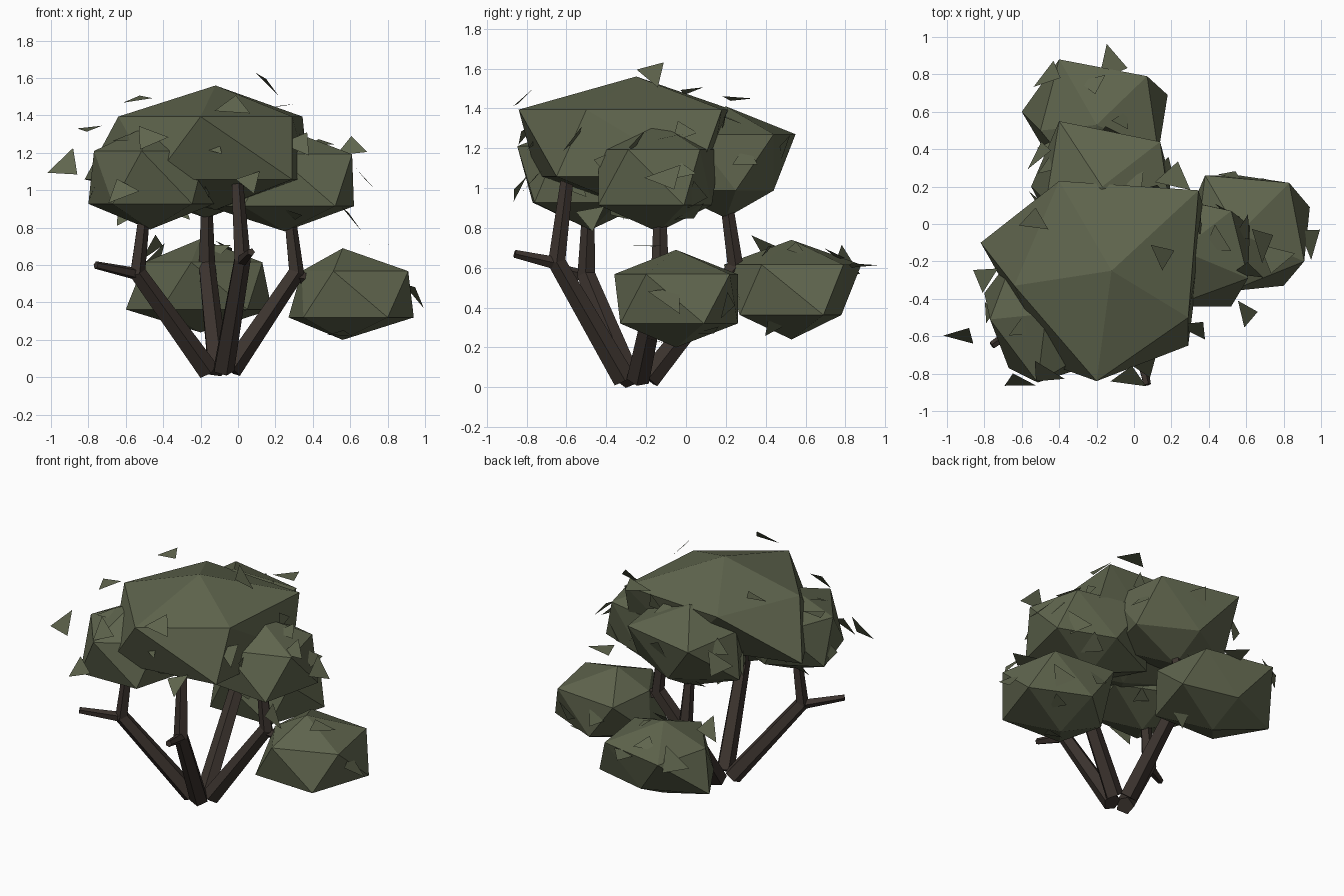
import bpy, bmesh, math, random
from mathutils import Vector, Matrix

if "Cube" in bpy.data.objects:
    bpy.data.objects.remove(bpy.data.objects["Cube"])

random.seed(4)


def material(name, color):
    m = bpy.data.materials.new(name)
    m.diffuse_color = (*color, 1)
    m.use_nodes = True
    m.node_tree.nodes["Principled BSDF"].inputs["Base Color"].default_value = m.diffuse_color
    return m


LEAF = material("olive_leaf", (0.115, 0.130, 0.075))
BARK = material("dark_bark", (0.044, 0.033, 0.027))


def finish(name, bm, mat, recalc=True):
    if recalc:
        bmesh.ops.recalc_face_normals(bm, faces=bm.faces[:])
    mesh = bpy.data.meshes.new(name)
    bm.to_mesh(mesh)
    bm.free()
    mesh.materials.append(mat)
    obj = bpy.data.objects.new(name, mesh)
    bpy.context.collection.objects.link(obj)
    return obj


# Irregular twenty-sided clump: two staggered rings between two tips
UPPER = [(.33, -.15), (.27, .27), (-.18, .31), (-.30, -.03), (-.05, -.34)]
LOWER = [(.38, .13), (0, .27), (-.39, .07), (-.21, -.25), (.25, -.26)]


def clump(name, top, scale, height, upper={}, lower={}):
    """upper / lower move single ring corners, given as offsets from the tip"""
    bm = bmesh.new()

    def ring(corners, moved, z):
        out = []
        for i, (x, y) in enumerate(corners):
            ox, oy = moved.get(i, (x * scale[0], y * scale[1]))
            out.append(bm.verts.new((top[0] + ox, top[1] + oy, z)))
        return out

    tip = bm.verts.new(top)
    base = bm.verts.new((top[0], top[1], top[2] - height))
    up = ring(UPPER, upper, top[2] - height * .25)
    low = ring(LOWER, lower, top[2] - height * .755)
    for i in range(5):
        j = (i + 1) % 5
        bm.faces.new((tip, up[i], up[j]))
        bm.faces.new((up[i], low[i], up[j]))
        bm.faces.new((low[i], low[j], up[j]))
        bm.faces.new((base, low[j], low[i]))
    return finish(name, bm, LEAF)


clumps = [
    clump("crown_main", (-.12, -.25, 1.56), (1.7, 1.7), .665,
          {0: (.41, -.25), 1: (.465, .43), 2: (-.28, .48), 3: (-.52, -.08), 4: (-.08, -.59)},
          {0: (.50, .31), 1: (.06, .37), 2: (-.70, .15), 3: (-.33, -.50), 4: (.41, -.40)}),
    clump("crown_left", (-.47, -.48, 1.35), (.90, 1.08), .56, {3: (-.30, -.03)},
          {2: (-.33, .11), 3: (-.20, -.29)}),
    clump("crown_right", (.25, -.14, 1.33), (1.06, 1.0), .55,
          {0: (.36, -.15), 1: (.27, .21), 4: (-.05, -.30)}, {0: (.37, .13), 4: (.27, -.30)}),
    clump("crown_back", (-.17, .20, 1.41), (1.12, 1.12), .56,
          {1: (.31, .24), 2: (-.23, .35), 3: (-.30, -.08)},
          {0: (.36, .05), 1: (.0, .24), 2: (-.38, .0)}),
    clump("low_clump_right", (.56, -.05, .69), (1.0, 1.0), .49,
          {0: (.35, -.15), 3: (-.22, -.03), 4: (-.05, -.31)},
          {0: (.38, .14), 1: (0, .31), 2: (-.29, .05), 3: (-.21, -.26), 4: (.24, -.28)}),
    clump("low_clump_back", (-.20, .53, .74), (1.0, 1.0), .50,
          {1: (.27, .26), 2: (-.20, .35)}, {0: (.38, .16), 1: (0, .25), 2: (-.40, .07)}),
]


# Tapered five-sided branch through a few points
def branch(name, points, radii, sides=5):
    pts = [Vector(p) for p in points]
    bm = bmesh.new()
    rings = []
    for i, p in enumerate(pts):
        d = (pts[min(i + 1, len(pts) - 1)] - pts[max(i - 1, 0)]).normalized()
        a = d.orthogonal().normalized()
        if abs(d.z) > .2:
            a = (Vector((1, 0, 0)) - d * d.x).normalized()
        b = d.cross(a)
        rings.append([bm.verts.new(p + radii[i] * (a * math.cos(t) + b * math.sin(t)))
                      for t in (2 * math.pi * k / sides for k in range(sides))])
    for r, s in zip(rings, rings[1:]):
        for k in range(sides):
            n = (k + 1) % sides
            bm.faces.new((r[k], r[n], s[n], s[k]))
    bm.faces.new(rings[0])
    bm.faces.new(rings[-1])
    return finish(name, bm, BARK)


STEM = (.060, .048, .032)
TWIG = (.034, .021)
branch("trunk_left", [(-.16, -.28, .035), (-.54, -.50, .56), (-.50, -.49, .90)], STEM)
branch("trunk_front", [(-.08, -.31, .04), (.02, -.65, .63), (-.01, -.59, 1.10)], STEM)
branch("trunk_back", [(-.11, -.19, .04), (-.17, .25, .60), (-.17, .20, .95)], STEM)
branch("trunk_right", [(-.04, -.24, .04), (.31, -.13, .56), (.27, -.13, .90)], STEM)
branch("twig_left", [(-.53, -.49, .55), (-.76, -.65, .60)], TWIG)
branch("twig_front", [(.02, -.64, .62), (.07, -.86, .67)], TWIG)
branch("twig_right", [(.31, -.13, .54), (.50, -.08, .50)], TWIG)
branch("twig_back", [(-.17, .24, .58), (-.19, .42, .52)], TWIG)


# Loose triangular leaf
def leaf(bm, pos, normal, size, turn):
    rot = Vector(normal).normalized().to_track_quat('Z', 'Y').to_matrix()
    rot = rot @ Matrix.Rotation(turn, 3, 'Z')
    shape = [(-.55, -.38, 0), (.60, -.20, 0), (-.10, .50, 0)]
    bm.faces.new([bm.verts.new(Vector(pos) + rot @ (Vector(p) * size)) for p in shape])


# Drifting leaves grouped by the way they face
FLAT = [(-.53, .02, 1.49), (.22, .25, 1.45), (-.80, -.28, 1.33), (.75, -.18, .71), (-.12, .85, .61)]
SIDE = [(.15, -.17, 1.58), (.69, -.10, 1.05), (.94, -.08, .45), (.60, -.48, .86), (.18, .30, 1.15)]
FRONT = [(.61, -.25, 1.23), (-.15, -.74, 1.26), (.33, -.56, 1.25), (-.92, -.60, 1.13),
         (-.62, -.84, 1.00), (-.02, -.82, 1.45), (-.48, -.80, 1.28), (.06, -.76, 1.05)]
BACK = [(-.45, .80, .62), (-.50, .38, 1.15), (-.45, .40, .70)]
bm = bmesh.new()
for group, facing in ((FLAT, (-.1, -.1, 1)), (SIDE, (.8, .1, .6)),
                      (FRONT, (-.1, -.8, .6)), (BACK, (-.6, .6, .5))):
    for p in group:
        tilt = Vector([random.uniform(-.15, .15) for _ in range(3)])
        leaf(bm, p, Vector(facing) + tilt, random.uniform(.13, .18), random.uniform(0, 6.28))
finish("floating_leaves", bm, LEAF, False)

# Leaves poking out of the clump surfaces
bm = bmesh.new()
for obj, count in zip(clumps, (4, 7, 7, 6, 4, 4)):
    faces = list(obj.data.polygons)
    for f in random.sample(faces, count):
        a, b, c = (obj.data.vertices[i].co for i in f.vertices)
        u, v = random.uniform(.15, .45), random.uniform(.15, .45)
        p = a + (b - a) * u + (c - a) * v + f.normal * .01
        tilt = Vector([random.uniform(-.4, .4) for _ in range(3)])
        leaf(bm, p, f.normal + tilt, random.uniform(.10, .15), random.uniform(0, 6.28))
finish("surface_leaves", bm, LEAF, False)
